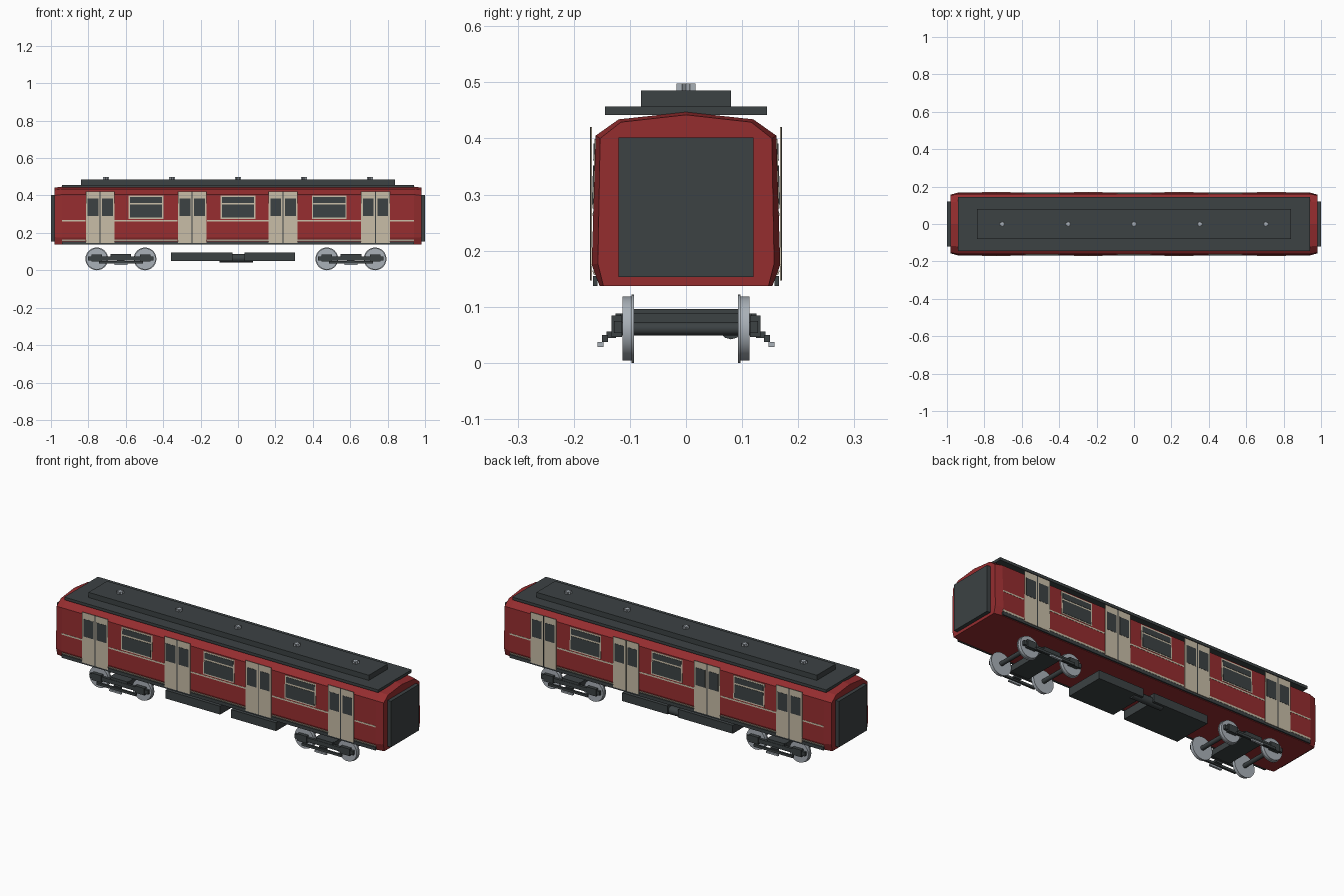
import bpy, bmesh, math
from mathutils import Matrix

cube = bpy.data.objects.get("Cube")
if cube:
    bpy.data.objects.remove(cube, do_unlink=True)


def material(name, rgb):
    m = bpy.data.materials.new(name)
    m.use_nodes = True
    m.diffuse_color = (*rgb, 1)
    bsdf = next(n for n in m.node_tree.nodes if n.type == 'BSDF_PRINCIPLED')
    bsdf.inputs["Base Color"].default_value = (*rgb, 1)
    return m


RED = material("dark red", (0.30, 0.026, 0.028))
DARK = material("charcoal", (0.045, 0.054, 0.057))
CREAM = material("cream", (0.58, 0.51, 0.39))
STEEL = material("light steel", (0.40, 0.44, 0.48))


def finish(name, bm, mat, smooth=False):
    bmesh.ops.recalc_face_normals(bm, faces=bm.faces)
    mesh = bpy.data.meshes.new(name)
    bm.to_mesh(mesh)
    bm.free()
    mesh.materials.append(mat)
    ob = bpy.data.objects.new(name, mesh)
    bpy.context.collection.objects.link(ob)
    if smooth:
        bpy.ops.object.select_all(action='DESELECT')
        ob.select_set(True)
        bpy.context.view_layer.objects.active = ob
        bpy.ops.object.shade_smooth_by_angle(angle=math.radians(35))
    return ob


def add_box(bm, x0, x1, y0, y1, z0, z1):
    verts = bmesh.ops.create_cube(bm, size=1)["verts"]
    for v in verts:
        v.co.x = x1 if v.co.x > 0 else x0
        v.co.y = y1 if v.co.y > 0 else y0
        v.co.z = z1 if v.co.z > 0 else z0
    return verts


def boxes(name, mat, *extents):
    bm = bmesh.new()
    for e in extents:
        add_box(bm, *e)
    return finish(name, bm, mat)


def cylinder(bm, radius, depth, centre, axis, sides=24):
    turn = {"x": Matrix.Rotation(math.pi / 2, 4, 'Y'),
            "y": Matrix.Rotation(math.pi / 2, 4, 'X'), "z": Matrix()}[axis]
    return bmesh.ops.create_cone(bm, cap_ends=True, segments=sides, radius1=radius, radius2=radius,
                                 depth=depth, matrix=Matrix.Translation(centre) @ turn)["verts"]


# Half outlines (y, z) of the body shell, from the floor up to the roof ridge
MIDDLE = [(0.154, 0.137), (0.168, 0.175), (0.161, 0.405), (0.12, 0.434), (0, 0.447)]
END = [(0.147, 0.137), (0.157, 0.177), (0.153, 0.400), (0.116, 0.429), (0, 0.442)]


def side_y(z):
    (ya, za), (yb, zb) = MIDDLE[:2] if z < MIDDLE[1][1] else MIDDLE[1:3]
    return ya + (yb - ya) * (z - za) / (zb - za)


def panels(name, mat, rects, proud):
    """Thin plates that follow the lean of the body sides, on both sides."""
    bm = bmesh.new()
    for x0, x1, z0, z1 in rects:
        for s in (-1, 1):
            for v in add_box(bm, x0, x1, -1, 1, z0, z1):
                offset = proud if v.co.y > 0 else -0.002
                v.co.y = s * (side_y(v.co.z) + offset)
    return finish(name, bm, mat)


# Body shell, lofted with slightly narrowed ends
bm = bmesh.new()
rings = []
for x, half in ((-0.98, END), (-0.94, MIDDLE), (0.94, MIDDLE), (0.98, END)):
    outline = half + [(-y, z) for y, z in reversed(half[:-1])]
    rings.append([bm.verts.new((x, y, z)) for y, z in outline])
for a, b in zip(rings, rings[1:]):
    for i in range(len(a)):
        j = (i + 1) % len(a)
        bm.faces.new((a[i], a[j], b[j], b[i]))
bm.faces.new(rings[0])
bm.faces.new(rings[-1])
finish("body_shell", bm, RED)

# Gangway plates on both ends
boxes("end_gangways", DARK, *[(min(s * 0.97, s), max(s * 0.97, s), -0.12, 0.12, 0.153, 0.402)
                              for s in (-1, 1)])

# Roof deck, raised duct and ribbed vents
boxes("roof_deck", DARK, (-0.94, 0.94, -0.144, 0.144, 0.442, 0.457))
boxes("roof_duct", DARK, (-0.84, 0.84, -0.08, 0.08, 0.457, 0.485))
bm = bmesh.new()
for i in range(-2, 3):
    cx = i * 0.3525
    for n, v in enumerate(sorted(cylinder(bm, 0.018, 0.013, (cx, 0, 0.491), "z", 16),
                                 key=lambda v: (v.co.z, math.atan2(v.co.y, v.co.x - cx)))):
        if n % 2:
            v.co.x = cx + (v.co.x - cx) * 0.55
            v.co.y *= 0.55
finish("roof_vents", bm, STEEL)

# Double doors: two leaves each, with glass and a centre seam
DOORS = (-0.737, -0.245, 0.241, 0.735)
leaves, glass, seams = [], [], []
for cx in DOORS:
    for s in (-1, 1):
        y0, y1 = sorted((s * 0.1675, s * 0.1705))
        g0, g1 = sorted((s * 0.169, s * 0.1715))
        seams.append((cx - 0.0025, cx + 0.0025, g0, g1, 0.147, 0.42))
        for t in (-1, 1):
            mid = cx + t * 0.039
            leaves.append((mid - 0.038, mid + 0.038, y0, y1, 0.147, 0.42))
            glass.append((mid - 0.029, mid + 0.029, g0, g1, 0.29, 0.385))
boxes("door_leaves", CREAM, *leaves)
boxes("door_glass", DARK, *glass)
boxes("door_seams", DARK, *seams)

# Side windows: framed glass with a transom bar
frames, panes = [], []
for cx in (-0.492, 0, 0.488):
    frames.append((cx - 0.093, cx + 0.093, 0.275, 0.399))
    panes.append((cx - 0.086, cx + 0.086, 0.282, 0.352))
    panes.append((cx - 0.086, cx + 0.086, 0.361, 0.391))
panels("window_frames", CREAM, frames, 0.0015)
panels("window_glass", DARK, panes, 0.003)

# Waist and sill stripes, broken by the doors
edges = [-0.94] + [c + d for c in DOORS for d in (-0.078, 0.078)] + [0.94]
spans = list(zip(edges[::2], edges[1::2]))
panels("waist_stripe", CREAM, [(a, b, 0.262, 0.270) for a, b in spans], 0.001)
panels("sill_stripe", CREAM, [(a, b, 0.157, 0.165) for a, b in spans], 0.003)
boxes("sole_bars", DARK, (-0.94, 0.94, -0.166, -0.158, 0.137, 0.155),
      (-0.94, 0.94, 0.158, 0.166, 0.137, 0.155))

# Underfloor equipment boxes and air tank
boxes("equipment_boxes", DARK, (-0.357, -0.03, -0.11, 0.11, 0.051, 0.096),
      (0.035, 0.305, -0.11, 0.11, 0.051, 0.096))
bm = bmesh.new()
cylinder(bm, 0.022, 0.18, (-0.01, 0.08, 0.064), "x", 12)
finish("air_tank", bm, DARK, True)

# Bogies
for label, cx in (("left", 0.604), ("right", -0.626)):
    wheels, axles = bmesh.new(), bmesh.new()
    frame, shoes = [], []
    for wx in (cx - 0.129, cx + 0.129):
        cylinder(axles, 0.012, 0.24, (wx, 0, 0.061), "y", 12)
        for s in (-1, 1):
            cylinder(wheels, 0.057, 0.018, (wx, s * 0.104, 0.061), "y")
            cylinder(wheels, 0.061, 0.004, (wx, s * 0.095, 0.061), "y")
    for s in (-1, 1):
        def side(x, y0, y1, z0, z1):
            a, b = sorted((s * y0, s * y1))
            return (cx - x, cx + x, a, b, z0, z1)
        frame += [side(0.175, 0.114, 0.128, 0.053, 0.075),
                  side(0.05, 0.112, 0.126, 0.06, 0.088),
                  side(0.118, 0.139, 0.150, 0.037, 0.050),
                  side(0.02, 0.125, 0.142, 0.044, 0.056)]
        for wx in (-0.129, 0.129):
            x0, x1, *rest = side(0.028, 0.114, 0.133, 0.046, 0.084)
            frame.append((x0 + wx, x1 + wx, *rest))
        shoes.append(side(0.035, 0.147, 0.158, 0.028, 0.037))
    frame.append((cx - 0.055, cx + 0.055, -0.118, 0.118, 0.055, 0.088))
    finish(label + "_bogie_wheels", wheels, STEEL, True)
    finish(label + "_bogie_axles", axles, DARK, True)
    boxes(label + "_bogie_frame", DARK, *frame)
    boxes(label + "_bogie_shoes", STEEL, *shoes)
